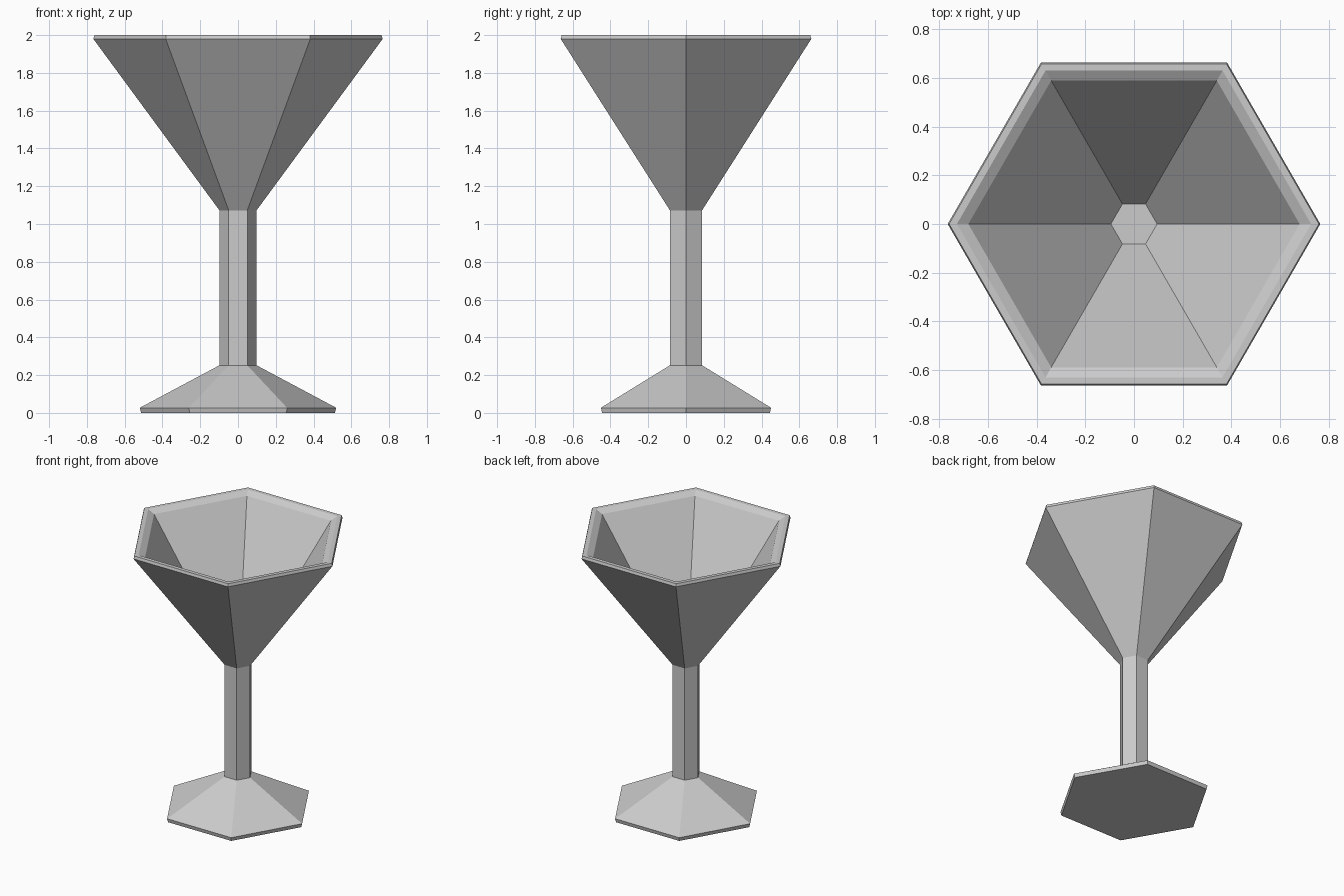
import bpy, bmesh
from math import cos, sin, tau

if "Cube" in bpy.data.objects:
    bpy.data.objects.remove(bpy.data.objects["Cube"])

SIDES = 6

# Profile (radius, height): foot, stem, outer bowl, rim, inner bowl
profile = [
    (0.513, 0.0), (0.52, 0.027), (0.098, 0.252),
    (0.098, 1.072), (0.766, 1.98), (0.76, 2.0),
    (0.728, 2.0), (0.681, 1.975), (0.095, 1.12),
]

bm = bmesh.new()
rings = [[bm.verts.new((r * cos(tau * i / SIDES), r * sin(tau * i / SIDES), z))
          for i in range(SIDES)] for r, z in profile]

# Side walls between neighbouring rings
for low, high in zip(rings, rings[1:]):
    for i in range(SIDES):
        j = (i + 1) % SIDES
        bm.faces.new((low[i], low[j], high[j], high[i]))

# Underside of the foot and floor of the bowl
bm.faces.new(rings[0][::-1])
bm.faces.new(rings[-1])
bmesh.ops.recalc_face_normals(bm, faces=bm.faces)

mesh = bpy.data.meshes.new("goblet")
bm.to_mesh(mesh)
bm.free()
bpy.context.collection.objects.link(bpy.data.objects.new("goblet", mesh))
